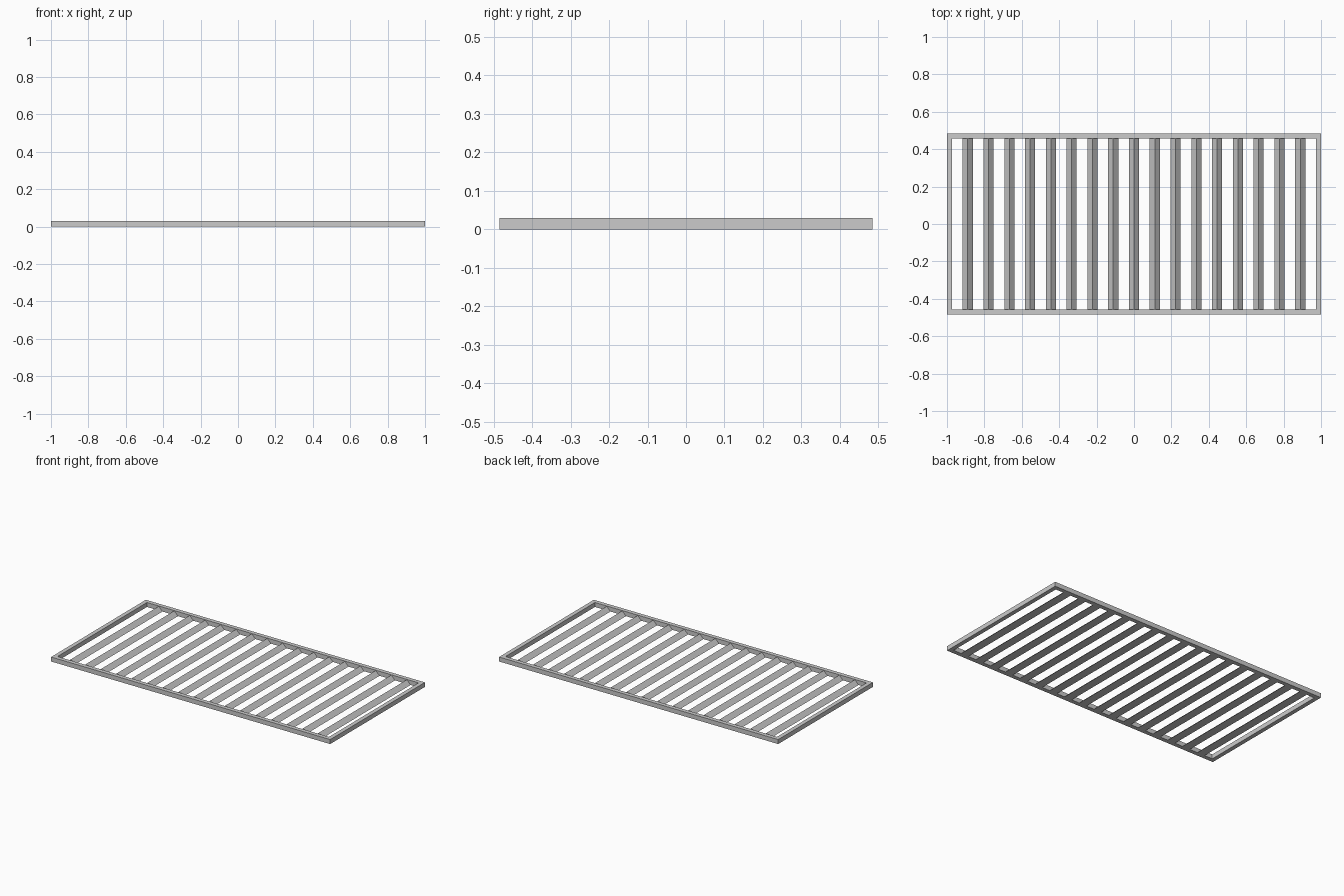
import bpy
import bmesh

cube = bpy.data.objects.get("Cube")
if cube:
    bpy.data.objects.remove(cube, do_unlink=True)

HALF_X, HALF_Y, HEIGHT, RAIL = 1.0, 0.485, 0.029, 0.027
SLATS, PITCH, SLAT_HALF, RIDGE = 17, 1 / 9, 0.027, 0.027

grey = bpy.data.materials.new("light_grey_metal")
grey.use_nodes = True
colour = (0.6, 0.6, 0.6, 1)
grey.diffuse_color = colour
grey.node_tree.nodes["Principled BSDF"].inputs["Base Color"].default_value = colour


def finish(name, bm):
    bmesh.ops.recalc_face_normals(bm, faces=bm.faces)
    mesh = bpy.data.meshes.new(name)
    bm.to_mesh(mesh)
    bm.free()
    mesh.materials.append(grey)
    obj = bpy.data.objects.new(name, mesh)
    bpy.context.collection.objects.link(obj)
    return obj


def extrude(bm, faces, offset):
    result = bmesh.ops.extrude_face_region(bm, geom=faces)
    moved = [v for v in result["geom"] if isinstance(v, bmesh.types.BMVert)]
    bmesh.ops.translate(bm, verts=moved, vec=offset)


# Rectangular outer frame, one closed ring
bm = bmesh.new()
corners = [(-1, -1), (1, -1), (1, 1), (-1, 1)]
outer = [bm.verts.new((sx * HALF_X, sy * HALF_Y, 0)) for sx, sy in corners]
inner = [bm.verts.new((sx * (HALF_X - RAIL), sy * (HALF_Y - RAIL), 0)) for sx, sy in corners]
ring = []
for i in range(4):
    j = (i + 1) % 4
    ring.append(bm.faces.new((outer[i], outer[j], inner[j], inner[i])))
extrude(bm, ring, (0, 0, HEIGHT))
finish("frame", bm)

# Triangular slats, ridge upward, spanning between the long rails
span = HALF_Y - RAIL
bm = bmesh.new()
profile = [(-SLAT_HALF, 0), (SLAT_HALF, 0), (0, RIDGE)]
end = bm.faces.new([bm.verts.new((x, -span, z)) for x, z in profile])
extrude(bm, [end], (0, 2 * span, 0))
slat = finish("slat_1", bm)
for i in range(SLATS):
    if i:
        slat = bpy.data.objects.new(f"slat_{i + 1}", slat.data)
        bpy.context.collection.objects.link(slat)
    slat.location.x = (i - (SLATS - 1) / 2) * PITCH
